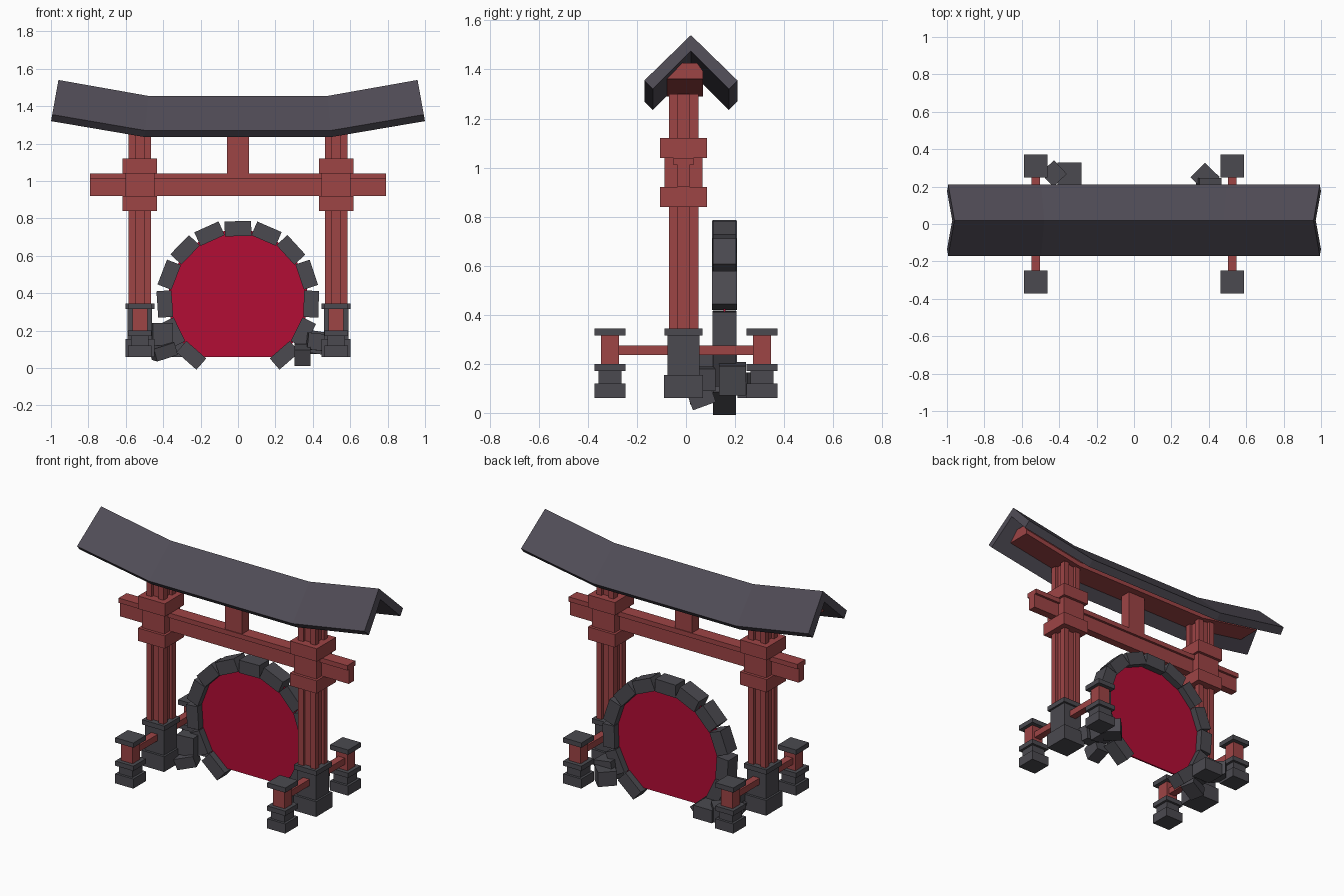
import bpy, bmesh, math, random
from mathutils import Matrix, Vector, Euler

random.seed(4)
if "Cube" in bpy.data.objects:
    bpy.data.objects.remove(bpy.data.objects["Cube"])


def material(name, rgb):
    m = bpy.data.materials.new(name)
    m.use_nodes = True
    m.diffuse_color = (*rgb, 1)
    m.node_tree.nodes["Principled BSDF"].inputs["Base Color"].default_value = (*rgb, 1)
    return m


STONE = material("grey stone", (0.07, 0.068, 0.08))
SLATE = material("purple slate", (0.08, 0.072, 0.093))
WOOD = material("red wood", (0.34, 0.058, 0.06))
GLOW = material("crimson portal", (0.45, 0.004, 0.036))


def finish(name, bm, mat):
    bmesh.ops.recalc_face_normals(bm, faces=bm.faces)
    mesh = bpy.data.meshes.new(name)
    bm.to_mesh(mesh)
    bm.free()
    mesh.materials.append(mat)
    obj = bpy.data.objects.new(name, mesh)
    bpy.context.collection.objects.link(obj)
    return obj


def add_box(bm, center, size, rot=(0, 0, 0)):
    matrix = (Matrix.Translation(center) @ Euler(rot).to_matrix().to_4x4()
              @ Matrix.Diagonal((*size, 1)))
    bmesh.ops.create_cube(bm, size=1, matrix=matrix)


def box(name, mat, center, size, rot=(0, 0, 0)):
    bm = bmesh.new()
    add_box(bm, center, size, rot)
    return finish(name, bm, mat)


def stack(name, mat, x, y, layers):
    """Centred blocks given as (width, depth, bottom, top)."""
    bm = bmesh.new()
    for w, d, z0, z1 in layers:
        add_box(bm, (x, y, (z0 + z1) / 2), (w, d, z1 - z0))
    return finish(name, bm, mat)


def loft(name, mat, rings):
    """Skin a row of matching closed sections and cap both ends."""
    bm = bmesh.new()
    rows = [[bm.verts.new(p) for p in ring] for ring in rings]
    n = len(rows[0])
    for a, b in zip(rows, rows[1:]):
        for i in range(n):
            j = (i + 1) % n
            bm.faces.new((a[i], a[j], b[j], b[i]))
    bm.faces.new(rows[0])
    bm.faces.new(rows[-1])
    return finish(name, bm, mat)


# Roof: bent chevron section with upswept, raked ends
chevron = [(0, 0), (0.19, -0.185), (0.155, -0.22), (0, -0.065),
           (-0.155, -0.22), (-0.19, -0.185)]
stations = [(-0.96, 1.54, -0.18), (-0.48, 1.455, -0.09),
            (0.48, 1.455, 0.09), (0.96, 1.54, 0.18)]
loft("roof", SLATE, [[(x - rake * dz, 0.02 + dy, top + dz) for dy, dz in chevron]
                     for x, top, rake in stations])

# Ridge beam under the roof
ridge = [(-0.075, 0), (0.075, 0), (0.075, 0.03), (0.05, 0.065), (-0.05, 0.065), (-0.075, 0.03)]
loft("ridge_beam", WOOD, [[(x, dy - 0.005, z + dz) for dy, dz in ridge]
                          for x, z in [(-0.9, 1.362), (-0.48, 1.29), (0.48, 1.29), (0.9, 1.362)]])

# Cross beam with flanges, and the short centre strut
CY = -0.01
bm = bmesh.new()
add_box(bm, (0, CY, 0.98), (1.58, 0.05, 0.12))
add_box(bm, (0, CY, 1.025), (1.58, 0.08, 0.03))
finish("cross_beam", bm, WOOD)
box("centre_strut", WOOD, (0, CY, 1.17), (0.12, 0.07, 0.28))

# Grooved post section, one side turned four times
h, g, d = 0.06, 0.024, 0.018
side = [(-h, -h), (-g, -h), (-g, -h + d), (g, -h + d), (g, -h)]
section = [Matrix.Rotation(k * math.pi / 2, 2) @ Vector(p) for k in range(4) for p in side]

for tag, s in (("left", 1), ("right", -1)):
    x = s * 0.525
    loft(tag + "_post", WOOD, [[(x + p.x, CY + p.y, z) for p in section] for z in (0.3, 1.3)])
    stack(tag + "_post_collar", WOOD, x, CY,
          [(0.185, 0.19, 0.84, 0.92), (0.155, 0.155, 0.92, 1.04), (0.185, 0.19, 1.04, 1.12)])
    stack(tag + "_post_base", STONE, x, CY,
          [(0.155, 0.16, 0.06, 0.155), (0.13, 0.13, 0.155, 0.32), (0.155, 0.155, 0.315, 0.345)])
    box(tag + "_rail", WOOD, (x, 0, 0.255), (0.045, 0.62, 0.04))
    # Small bollards in front of and behind each post
    for where, y in (("front", -0.31), ("back", 0.31)):
        name = f"{tag}_{where}_bollard"
        stack(name + "_foot", STONE, x, y,
              [(0.125, 0.125, 0.06, 0.12), (0.095, 0.095, 0.12, 0.17), (0.125, 0.125, 0.17, 0.2)])
        box(name + "_shaft", WOOD, (x, y, 0.258), (0.08, 0.075, 0.12))
        box(name + "_cap", STONE, (x, y, 0.33), (0.125, 0.125, 0.03))

# Ring of stones around the portal
RY, RZ, COUNT = 0.157, 0.365, 13
bm = bmesh.new()
for i in range(COUNT):
    a = math.radians(-50 + 280 * i / (COUNT - 1))
    r = 0.38 + 0.012 * abs(math.cos(a))
    wobble = random.uniform(-0.03, 0.03)
    add_box(bm, (r * math.cos(a), RY, RZ + r * math.sin(a)),
            (0.08, random.uniform(0.092, 0.102), 0.142), (0, -a + wobble, 0))
finish("stone_ring", bm, STONE)

# Portal disc cut flat at the bottom
bm = bmesh.new()
bmesh.ops.create_cone(bm, cap_ends=True, segments=32, radius1=0.375, radius2=0.375, depth=0.01,
                      matrix=Matrix.Translation((0, RY, RZ)) @ Matrix.Rotation(math.pi / 2, 4, "X"))
cut = bmesh.ops.bisect_plane(bm, geom=bm.verts[:] + bm.edges[:] + bm.faces[:],
                             plane_co=(0, 0, 0.06), plane_no=(0, 0, -1), clear_outer=True)
bmesh.ops.holes_fill(bm, edges=[e for e in cut["geom_cut"] if isinstance(e, bmesh.types.BMEdge)])
finish("portal", bm, GLOW)

# Fallen stones at the foot of the ring
rubble = [
    ((-0.405, 0.09, 0.18), (0.11, 0.08, 0.12), (0, 0, 0.1)),
    ((-0.40, 0.07, 0.09), (0.12, 0.09, 0.07), (0.1, -0.3, 0.3)),
    ((-0.345, 0.27, 0.1), (0.13, 0.12, 0.08), (0, 0, 0)),
    ((-0.43, 0.27, 0.12), (0.1, 0.1, 0.09), (0, 0, 0.75)),
    ((0.345, 0.06, 0.07), (0.085, 0.1, 0.09), (0.35, 0, 0)),
    ((0.40, 0.19, 0.14), (0.12, 0.11, 0.12), (0, 0.15, 0)),
    ((0.38, 0.25, 0.12), (0.11, 0.11, 0.09), (0, 0, 0.8)),
    ((0.42, 0.08, 0.14), (0.1, 0.07, 0.09), (0, 0.1, 0.1)),
]
for i, (center, size, rot) in enumerate(rubble):
    box(f"fallen_stone_{i + 1}", STONE, center, size, rot)
